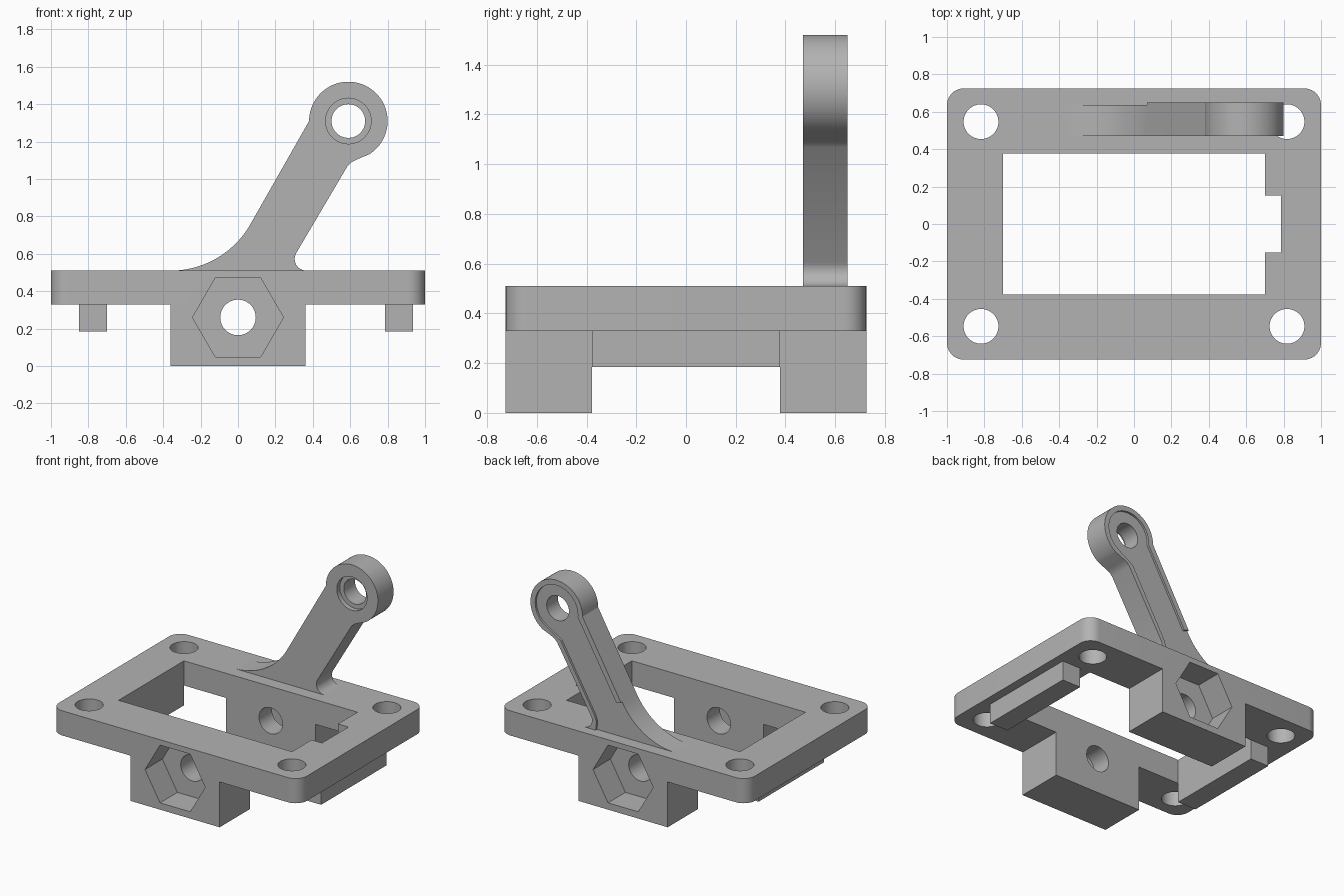
import bpy, bmesh
from math import cos, sin, radians

if "Cube" in bpy.data.objects:
    bpy.data.objects.remove(bpy.data.objects["Cube"], do_unlink=True)

grey = bpy.data.materials.new("plain grey")
grey.use_nodes = True
grey.diffuse_color = (0.45, 0.45, 0.45, 1)
grey.node_tree.nodes["Principled BSDF"].inputs["Base Color"].default_value = grey.diffuse_color


def arc(cx, cy, r, start, end, n=16):
    angles = [radians(start + (end - start) * i / n) for i in range(n + 1)]
    return [(cx + r * cos(a), cy + r * sin(a)) for a in angles]


def circle(cx, cy, r, n=48):
    return arc(cx, cy, r, 0, 360, n)[:-1]


def rect(x0, x1, y0, y1):
    return [(x0, y0), (x1, y0), (x1, y1), (x0, y1)]


def prism(name, outline, lo, hi, axis="z"):
    """Extrude a flat outline along z, or along y for an x-z outline."""
    place = (lambda u, v, w: (u, v, w)) if axis == "z" else (lambda u, v, w: (u, w, v))
    bm = bmesh.new()
    rings = [[bm.verts.new(place(u, v, w)) for u, v in outline] for w in (lo, hi)]
    for ring in rings:
        bm.faces.new(ring)
    n = len(outline)
    for i in range(n):
        j = (i + 1) % n
        bm.faces.new((rings[0][i], rings[0][j], rings[1][j], rings[1][i]))
    bmesh.ops.recalc_face_normals(bm, faces=bm.faces)
    mesh = bpy.data.meshes.new(name)
    bm.to_mesh(mesh)
    bm.free()
    mesh.materials.append(grey)
    ob = bpy.data.objects.new(name, mesh)
    bpy.context.collection.objects.link(ob)
    return ob


def select(ob):
    bpy.ops.object.select_all(action="DESELECT")
    ob.select_set(True)
    bpy.context.view_layer.objects.active = ob


def cut(ob, cutters):
    select(ob)
    for cutter in cutters:
        mod = ob.modifiers.new("cut", "BOOLEAN")
        mod.operation, mod.solver, mod.object = "DIFFERENCE", "EXACT", cutter
        bpy.ops.object.modifier_apply(modifier=mod.name)


# Base plate with rounded corners
corner = 0.09
sx, sy = 1 - corner, 0.725 - corner
outline = []
for cx, cy, a in ((sx, sy, 0), (-sx, sy, 90), (-sx, -sy, 180), (sx, -sy, 270)):
    outline += arc(cx, cy, corner, a, a + 90, 10)
plate = prism("base_plate", outline, 0.33, 0.51)

# Nut blocks under the front and back edges
blocks = [prism("front_nut_block", rect(-0.36, 0.36, -0.725, -0.377), 0, 0.33),
          prism("back_nut_block", rect(-0.36, 0.36, 0.377, 0.725), 0, 0.33)]

# Side rails under the plate
prism("right_rail", rect(-0.85, -0.70, -0.377, 0.377), 0.185, 0.33)
prism("left_rail", rect(0.785, 0.935, -0.377, 0.377), 0.185, 0.33)

# Window with a side notch, and corner screw holes
window = [(-0.70, -0.377), (0.70, -0.377), (0.70, -0.152), (0.785, -0.152),
          (0.785, 0.152), (0.70, 0.152), (0.70, 0.377), (-0.70, 0.377)]
cutters = [prism("window_cutter", window, 0.2, 0.7)]
for x in (-0.818, 0.818):
    for y in (-0.547, 0.547):
        cutters.append(prism("screw_cutter", circle(x, y, 0.093), 0.2, 0.7))

# Hexagonal nut pockets and the bolt bore
bolt_z = 0.26
nut = circle(0, bolt_z, 0.243, 6)
nuts = [prism("nut_cutter", nut, -0.8, -0.525, "y"),
        prism("nut_cutter", nut, 0.525, 0.8, "y")]
bore = prism("bore_cutter", circle(0, bolt_z, 0.095), -0.9, 0.9, "y")
cut(plate, cutters + nuts + [bore])
for block in blocks:
    cut(block, nuts + [bore])

# Leaning arm with a flared foot and a round eye
ex, ez = 0.59, 1.31
top = 0.51
profile = [(-0.36, top - 0.01)]
profile += arc(-0.36, top + 0.49, 0.49, -90, -29, 20)
profile += arc(ex, ez, 0.21, 180, -58, 48)
profile += [(0.63, 1.102), (0.604, 1.088), (0.585, 1.068)]
profile += arc(0.366, 0.573, 0.063, 150, 270, 12)
profile += [(0.366, top - 0.01)]
arm = prism("arm", profile, 0.47, 0.65, "y")

# Shallow recess on the back of the arm, leaving a rim, plus the eye bore
recess = [(-0.6, 0.45), (-0.6, 0.765), (0.075, 0.765), (0.108, 0.755)]
recess += arc(ex, ez, 0.172, 185, -62, 40)
recess += [(0.555, 1.087), (0.281, 0.612), (0.268, 0.57), (0.28, 0.45)]
eye = [prism("recess_cutter", recess, 0.635, 0.8, "y"),
       prism("eye_cutter", circle(ex, ez, 0.09), 0.3, 0.9, "y"),
       prism("counterbore_cutter", circle(ex, ez, 0.122), 0.3, 0.505, "y")]
cut(arm, eye)

for cutter in cutters + nuts + eye + [bore]:
    bpy.data.objects.remove(cutter, do_unlink=True)

# Smooth the rounded walls and keep the edges crisp
for ob in [plate, arm] + blocks:
    select(ob)
    bpy.ops.object.shade_smooth_by_angle(angle=radians(25))
